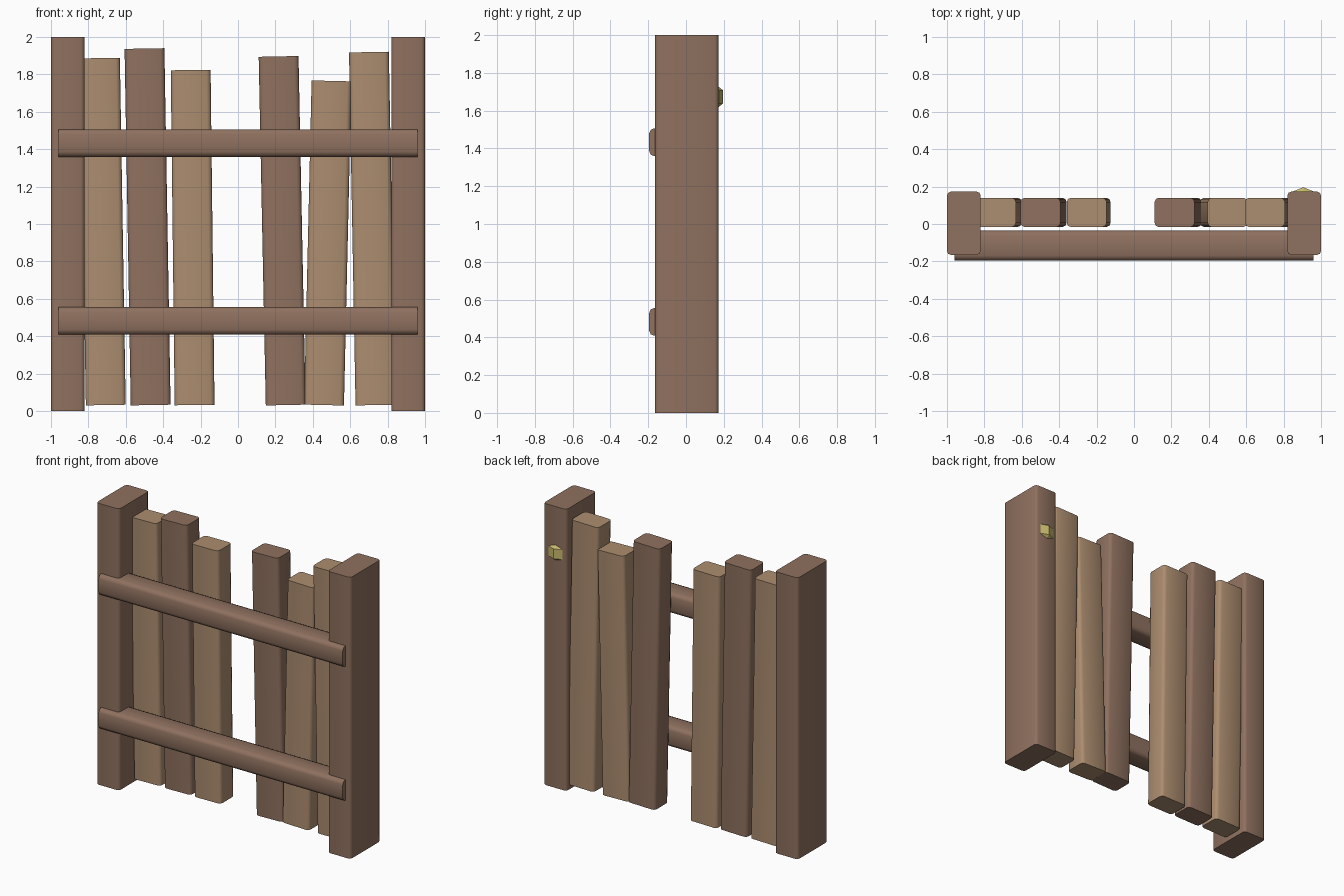
import bpy, bmesh, math
from mathutils import Matrix, Vector

cube = bpy.data.objects.get("Cube")
if cube:
    bpy.data.objects.remove(cube, do_unlink=True)


def material(name, rgb):
    m = bpy.data.materials.new(name)
    m.use_nodes = True
    m.diffuse_color = (*rgb, 1)
    m.node_tree.nodes["Principled BSDF"].inputs["Base Color"].default_value = (*rgb, 1)
    return m


dark_wood = material("dark wood", (0.275, 0.165, 0.115))
light_wood = material("light wood", (0.413, 0.265, 0.160))
brass = material("brass", (0.58, 0.485, 0.156))


def add_object(name, bm, mat, matrix):
    mesh = bpy.data.meshes.new(name)
    bm.to_mesh(mesh)
    bm.free()
    mesh.materials.append(mat)
    obj = bpy.data.objects.new(name, mesh)
    obj.matrix_world = matrix
    bpy.context.collection.objects.link(obj)
    return obj


def beam(name, size, matrix, mat, axis, bevel):
    """Box whose long edges, parallel to the given axis, are rounded."""
    bm = bmesh.new()
    bmesh.ops.create_cube(bm, size=1)
    bmesh.ops.scale(bm, vec=size, verts=bm.verts)
    long_edges = [e for e in bm.edges
                  if abs((e.verts[0].co - e.verts[1].co).normalized()[axis]) > 0.9]
    bmesh.ops.bevel(bm, geom=long_edges, offset=bevel, segments=2,
                    profile=0.5, affect='EDGES')
    obj = add_object(name, bm, mat, matrix)
    bpy.ops.object.select_all(action='DESELECT')
    obj.select_set(True)
    bpy.context.view_layer.objects.active = obj
    bpy.ops.object.shade_smooth_by_angle(angle=math.radians(50))
    return obj


# Posts at both ends
for side, x in (("left", 0.91), ("right", -0.91)):
    beam(side + "_post", (0.18, 0.337, 2), Matrix.Translation((x, 0.004, 1)),
         dark_wood, 2, 0.02)

# Rails across the front
for level, z in (("lower", 0.482), ("upper", 1.433)):
    beam(level + "_rail", (1.92, 0.16, 0.147), Matrix.Translation((0, -0.115, z)),
         dark_wood, 0, 0.027)

# Leaning planks: bottom centre x, top centre x, top height, wood
planks = [
    (-0.707, -0.738, 1.887, light_wood),
    (-0.467, -0.50, 1.938, dark_wood),
    (-0.232, -0.253, 1.823, light_wood),
    (0.255, 0.217, 1.896, dark_wood),
    (0.46, 0.50, 1.765, light_wood),
    (0.735, 0.70, 1.919, light_wood),
]
for i, (x0, x1, top, mat) in enumerate(planks, 1):
    start, end = Vector((x0, 0.062, 0.032)), Vector((x1, 0.062, top))
    lean = math.atan2(x1 - x0, top - start.z)
    matrix = Matrix.Translation((start + end) / 2) @ Matrix.Rotation(lean, 4, 'Y')
    beam(f"plank_{i}", (0.213, 0.156, (end - start).length), matrix, mat, 2, 0.022)

# Faceted knob on the back of the left post
bm = bmesh.new()
bmesh.ops.create_uvsphere(bm, u_segments=6, v_segments=3, radius=1)
bmesh.ops.scale(bm, vec=(0.075, 0.052, 0.07), verts=bm.verts)
add_object("knob", bm, brass, Matrix.Translation((0.905, 0.151, 1.673)))
